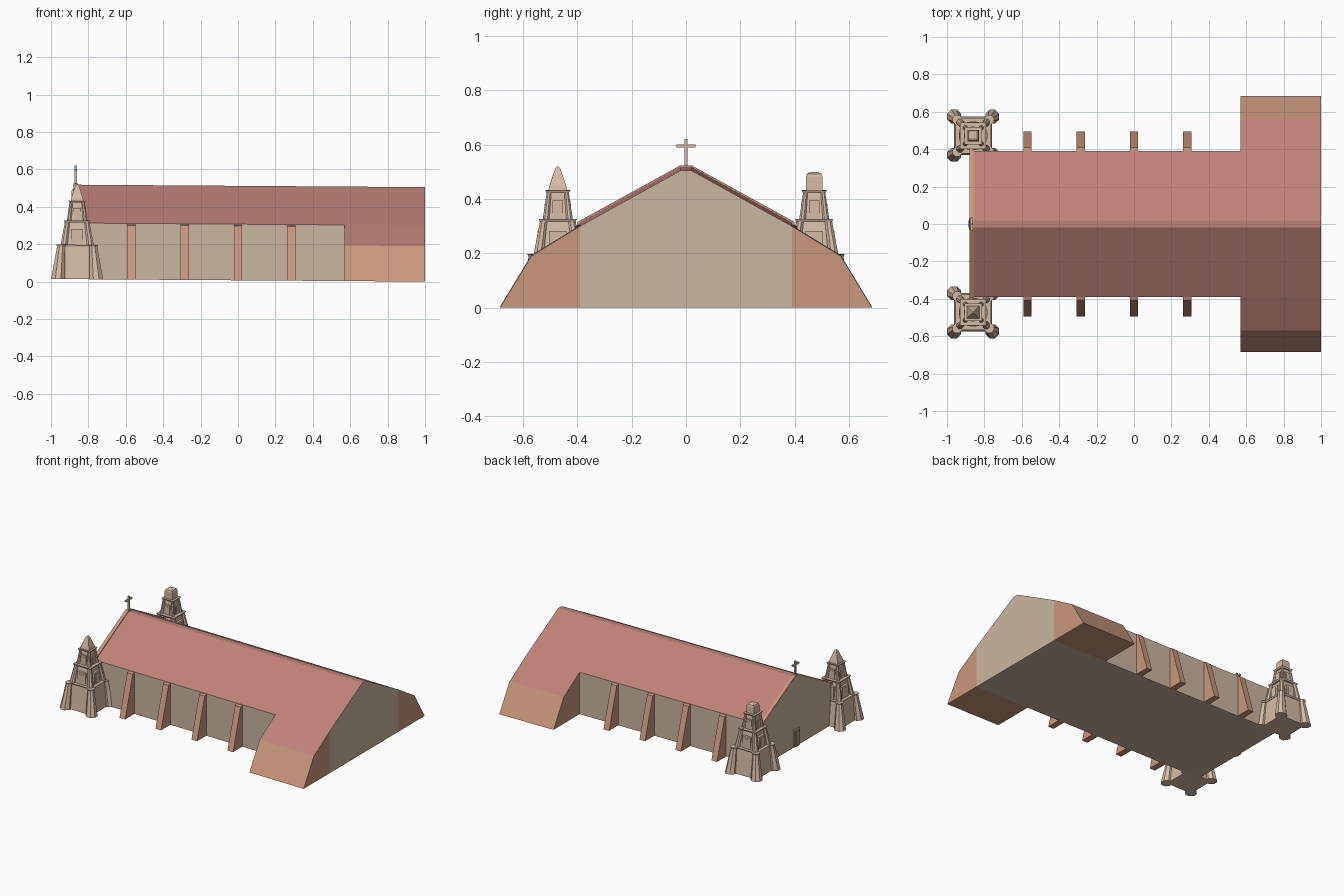
import bpy, bmesh, math
from mathutils import Vector

if "Cube" in bpy.data.objects:
    bpy.data.objects.remove(bpy.data.objects["Cube"])


def material(name, srgb):
    m = bpy.data.materials.new(name)
    lin = [((c / 255 + 0.055) / 1.055) ** 2.4 for c in srgb]
    m.diffuse_color = (*lin, 1)
    m.use_nodes = True
    m.node_tree.nodes["Principled BSDF"].inputs["Base Color"].default_value = m.diffuse_color
    return m


WALL = material("wall_plaster", (204, 182, 160))
ROOF = material("roof_red", (192, 130, 120))
TAN = material("tan_brick", (203, 151, 124))
STONE = material("tower_stone", (214, 188, 166))
DOOR = material("opening_shade", (176, 150, 130))


def finish(name, bm, mats, rule=None):
    bmesh.ops.recalc_face_normals(bm, faces=bm.faces)
    if rule:
        for f in bm.faces:
            f.material_index = rule(f)
    for v in bm.verts:  # the whole church leans gently along its length
        v.co.z += 0.007 * (1 - v.co.x)
    me = bpy.data.meshes.new(name)
    bm.to_mesh(me)
    bm.free()
    for m in mats:
        me.materials.append(m)
    ob = bpy.data.objects.new(name, me)
    bpy.context.collection.objects.link(ob)
    return ob


def loft(bm, low, high):
    a = [bm.verts.new(p) for p in low]
    b = [bm.verts.new(p) for p in high]
    n = len(a)
    faces = [bm.faces.new(a[::-1]), bm.faces.new(b)]
    for i in range(n):
        faces.append(bm.faces.new((a[i], a[(i + 1) % n], b[(i + 1) % n], b[i])))
    bmesh.ops.recalc_face_normals(bm, faces=faces)


def prism(bm, profile, x0, x1):
    loft(bm, [(x0, y, z) for y, z in profile], [(x1, y, z) for y, z in profile])


def ring(cx, cy, z, r, n, turn):
    return [(cx + r * math.cos(turn + math.tau * i / n),
             cy + r * math.sin(turn + math.tau * i / n), z) for i in range(n)]


def frustum(bm, cx, cy, z0, z1, h0, h1):
    s = math.sqrt(2)
    loft(bm, ring(cx, cy, z0, h0 * s, 4, math.pi / 4), ring(cx, cy, z1, h1 * s, 4, math.pi / 4))


def box(bm, x0, x1, y0, y1, z0, z1):
    prism(bm, [(y0, z0), (y1, z0), (y1, z1), (y0, z1)], x0, x1)


def upward(f):
    return 1 if f.normal.z > 0.7 else 0


# nave with its gabled roof
bm = bmesh.new()
prism(bm, [(-.39, 0), (.39, 0), (.39, .30), (.02, .505), (-.02, .505), (-.39, .30)], -.86, 1)
finish("nave", bm, [WALL, ROOF], upward)

# transept wings with sloping outer walls
for side, label in ((-1, "front"), (1, "back")):
    bm = bmesh.new()
    prism(bm, [(side * y, z) for y, z in ((.39, 0), (.685, 0), (.57, .19), (.39, .30))], .57, 1)
    finish("transept_" + label, bm, [TAN, ROOF], upward)

    # buttresses along the nave
    bm = bmesh.new()
    for i in range(4):
        x = -.57 + i * .285
        prism(bm, [(side * y, z) for y, z in ((.385, 0), (.495, 0), (.408, .29), (.385, .298))],
              x - .022, x + .022)
    finish("buttresses_" + label, bm, [TAN])

# west facade with tan coping
bm = bmesh.new()
prism(bm, [(-.39, 0), (.39, 0), (.39, .30), (.02, .502), (-.02, .502), (-.39, .30)], -.875, -.86)
finish("facade", bm, [WALL])
bm = bmesh.new()
for s in (-1, 1):
    prism(bm, [(s * y, z) for y, z in ((0, .497), (.02, .497), (.40, .288), (.40, .302), (.02, .511), (0, .511))],
          -.88, -.855)
finish("gable_coping", bm, [TAN])

# cross on the gable
bm = bmesh.new()
box(bm, -.873, -.861, -.006, .006, .50, .607)
box(bm, -.873, -.861, -.035, .035, .577, .588)
finish("gable_cross", bm, [STONE])

# door and its frame
bm = bmesh.new()
box(bm, -.881, -.874, -.032, .032, 0, .125)
finish("door_frame", bm, [STONE])
bm = bmesh.new()
box(bm, -.884, -.880, -.02, .02, 0, .11)
finish("door", bm, [DOOR])


def tier(bm, cx, cy, z0, z1, h0, h1, r0, r1, lip):
    # tapered core, four slanted corner posts, cornice with round corners
    frustum(bm, cx, cy, z0, z1, h0, h1)
    for sx in (-1, 1):
        for sy in (-1, 1):
            loft(bm, ring(cx + sx * h0, cy + sy * h0, z0, r0, 8, math.pi / 8),
                 ring(cx + sx * h1, cy + sy * h1, z1, r1, 8, math.pi / 8))
            loft(bm, ring(cx + sx * h1, cy + sy * h1, z1 - .006, r1 * 1.1, 8, math.pi / 8),
                 ring(cx + sx * h1, cy + sy * h1, z1 + .004, r1 * 1.25, 8, math.pi / 8))
    frustum(bm, cx, cy, z1 - .006, z1 + .004, lip - .005, lip)


# bell towers, one with a spire and one with a blunt cap
CX = -.86
for side, label in ((-1, "front"), (1, "back")):
    cy = side * .472
    bm = bmesh.new()
    tier(bm, CX, cy, 0, .18, .102, .086, .04, .022, .095)
    tier(bm, CX, cy, .184, .309, .07, .052, .02, .014, .07)
    tier(bm, CX, cy, .313, .415, .043, .032, .013, .009, .046)
    if side < 0:
        frustum(bm, CX, cy, .419, .435, .034, .031)
        frustum(bm, CX, cy, .435, .498, .031, .010)
        frustum(bm, CX, cy, .498, .506, .010, .004)
    else:
        frustum(bm, CX, cy, .419, .47, .030, .030)
        frustum(bm, CX, cy, .47, .48, .030, .026)
        frustum(bm, CX, cy, .48, .486, .026, .016)
    # surrounds of the belfry openings on all four sides
    for z, h, d, w in ((.184, .085, .074, .032), (.313, .068, .046, .02)):
        box(bm, CX - d, CX + d, cy - w, cy + w, z, z + h)
        box(bm, CX - w, CX + w, cy - d, cy + d, z, z + h)
    finish("bell_tower_" + label, bm, [STONE])
    bm = bmesh.new()
    for z, h, d, w in ((.195, .06, .076, .018), (.318, .05, .048, .011)):
        box(bm, CX - d, CX + d, cy - w, cy + w, z, z + h)
        box(bm, CX - w, CX + w, cy - d, cy + d, z, z + h)
    finish("belfry_openings_" + label, bm, [STONE])
